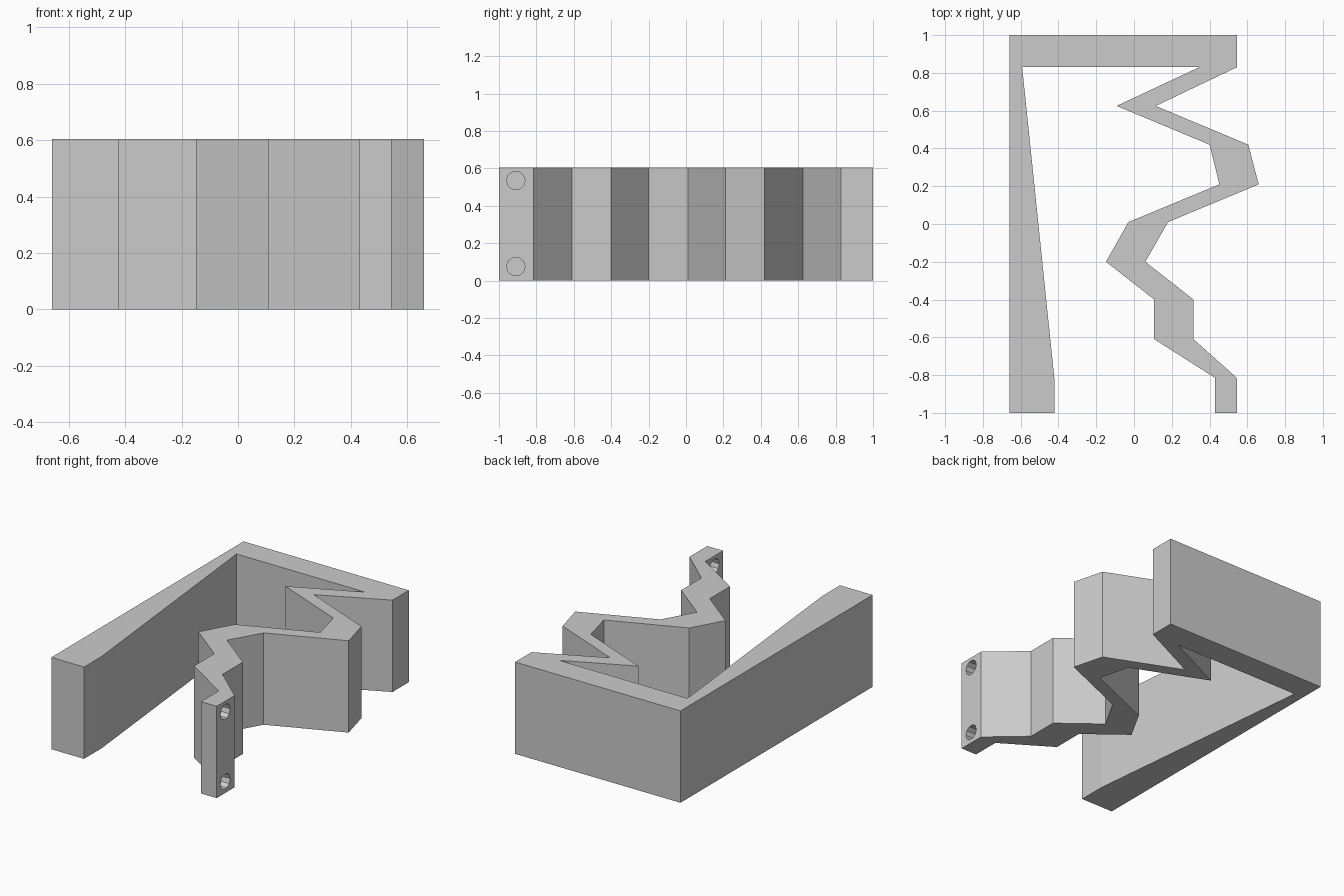
import bpy, bmesh, math
from mathutils import Matrix

if "Cube" in bpy.data.objects:
    bpy.data.objects.remove(bpy.data.objects["Cube"], do_unlink=True)

HEIGHT = 0.605

grey = bpy.data.materials.new("plain_grey")
grey.use_nodes = True
grey.diffuse_color = (0.6, 0.6, 0.6, 1)
grey.node_tree.nodes["Principled BSDF"].inputs["Base Color"].default_value = (0.6, 0.6, 0.6, 1)


def add_object(name, bm):
    bmesh.ops.recalc_face_normals(bm, faces=bm.faces)
    mesh = bpy.data.meshes.new(name)
    bm.to_mesh(mesh)
    bm.free()
    mesh.materials.append(grey)
    obj = bpy.data.objects.new(name, mesh)
    bpy.context.collection.objects.link(obj)
    return obj


# Plan outline: tapered wall, back plate and zigzag profile strip
wall_outer = [(-0.66, -1), (-0.66, 1), (0.545, 1)]
zigzag_outer = [(0.545, 0.83), (0.115, 0.625), (0.605, 0.42), (0.66, 0.21),
                (0.18, 0.01), (0.06, -0.2), (0.315, -0.4), (0.315, -0.61),
                (0.545, -0.815), (0.545, -1)]
zigzag_inner = [(0.43, -1), (0.43, -0.815), (0.107, -0.61), (0.107, -0.4),
                (-0.148, -0.2), (-0.03, 0.01), (0.452, 0.21), (0.4, 0.42),
                (-0.092, 0.625), (0.345, 0.83)]
wall_inner = [(-0.592, 0.83), (-0.422, -0.815), (-0.422, -1)]
outline = wall_outer + zigzag_outer + zigzag_inner + wall_inner

bm = bmesh.new()
base = bm.faces.new([bm.verts.new((x, y, 0)) for x, y in outline])
top = bmesh.ops.extrude_face_region(bm, geom=[base], use_keep_orig=True)["geom"]
bmesh.ops.translate(bm, vec=(0, 0, HEIGHT),
                    verts=[v for v in top if isinstance(v, bmesh.types.BMVert)])
frame = add_object("profile_frame", bm)

# Two screw holes through the free end of the zigzag strip
bm = bmesh.new()
for z in (0.075, HEIGHT - 0.07):
    bmesh.ops.create_cone(
        bm, cap_ends=True, segments=10, radius1=0.05, radius2=0.05, depth=0.3,
        matrix=Matrix.Translation((0.49, -0.91, z)) @ Matrix.Rotation(math.pi / 2, 4, 'Y'))
cutter = add_object("screw_hole_cutter", bm)
cutter.hide_render = True
cutter.hide_viewport = True
cutter.display_type = 'WIRE'

cut = frame.modifiers.new("screw_holes", 'BOOLEAN')
cut.operation = 'DIFFERENCE'
cut.solver = 'EXACT'
cut.object = cutter
